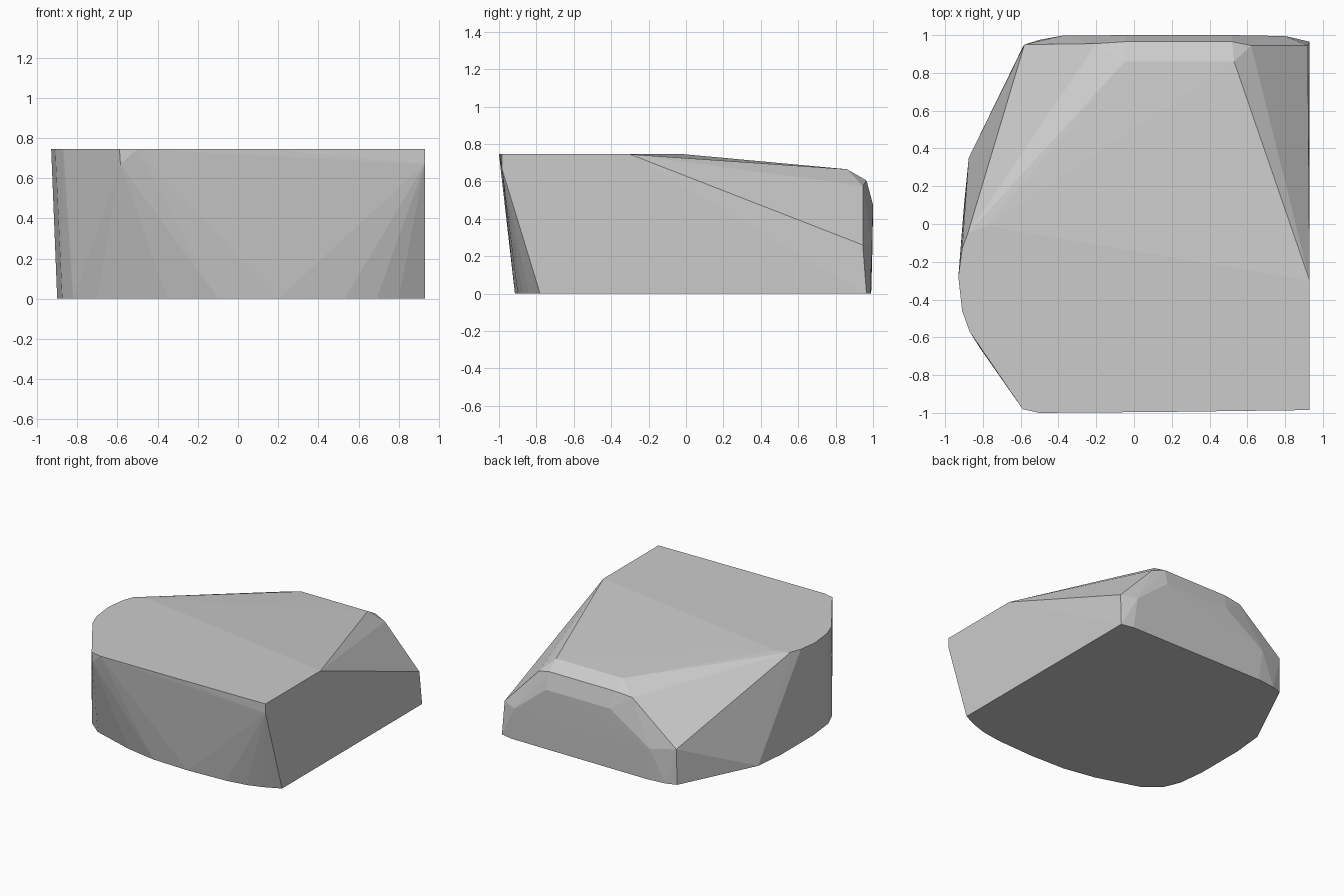
import bpy, bmesh

# Key points of the faceted stone block, by level
top = [(0.93, -0.985), (0.15, -0.995), (-0.5, -1.0), (-0.59, -0.98), (-0.87, -0.57),
       (-0.91, -0.46), (-0.93, -0.28), (-0.91, -0.13), (-0.88, -0.05), (-0.78, -0.01), (0.93, -0.30)]
base = [(0.93, -0.78), (0.8, -0.84), (0.69, -0.875), (0.53, -0.9), (0.2, -0.915), (-0.1, -0.905),
        (-0.35, -0.86), (-0.7, -0.75), (-0.82, -0.65), (-0.875, -0.52), (-0.9, -0.3), (-0.9, 0.1),
        (-0.875, 0.35), (-0.585, 0.945), (-0.5, 0.975), (-0.35, 0.99), (0.83, 0.985), (0.93, 0.965)]
# Chipped and bevelled rear rim, plus the front lip
rim = [(-0.05, 0.86, 0.665), (0.53, 0.86, 0.665),
       (-0.2, 0.955, 0.59), (-0.05, 0.965, 0.605), (0.52, 0.965, 0.605), (0.62, 0.945, 0.575),
       (-0.04, 1.0, 0.475), (0.52, 1.0, 0.475), (-0.38, 0.997, 0.25), (0.8, 0.995, 0.25),
       (-0.58, 0.95, 0.28), (0.92, 0.945, 0.26),
       (0.93, -0.985, 0.67), (-0.585, -0.98, 0.67)]

points = [(x, y, 0.745) for x, y in top] + [(x, y, 0.0) for x, y in base] + rim

# Wrap the points in a convex shell
bm = bmesh.new()
for p in points:
    bm.verts.new(p)
hull = bmesh.ops.convex_hull(bm, input=bm.verts)
loose = [v for v in bm.verts if not v.link_faces]
bmesh.ops.delete(bm, geom=loose, context='VERTS')
bmesh.ops.dissolve_limit(bm, angle_limit=0.005, verts=bm.verts, edges=bm.edges)
bmesh.ops.recalc_face_normals(bm, faces=bm.faces)

mesh = bpy.data.meshes.new("stone_block")
bm.to_mesh(mesh)
bm.free()

# Plain grey stone
grey = bpy.data.materials.new("light grey")
grey.diffuse_color = (0.6, 0.6, 0.6, 1.0)
mesh.materials.append(grey)

block = bpy.data.objects.new("stone_block", mesh)
bpy.context.collection.objects.link(block)
